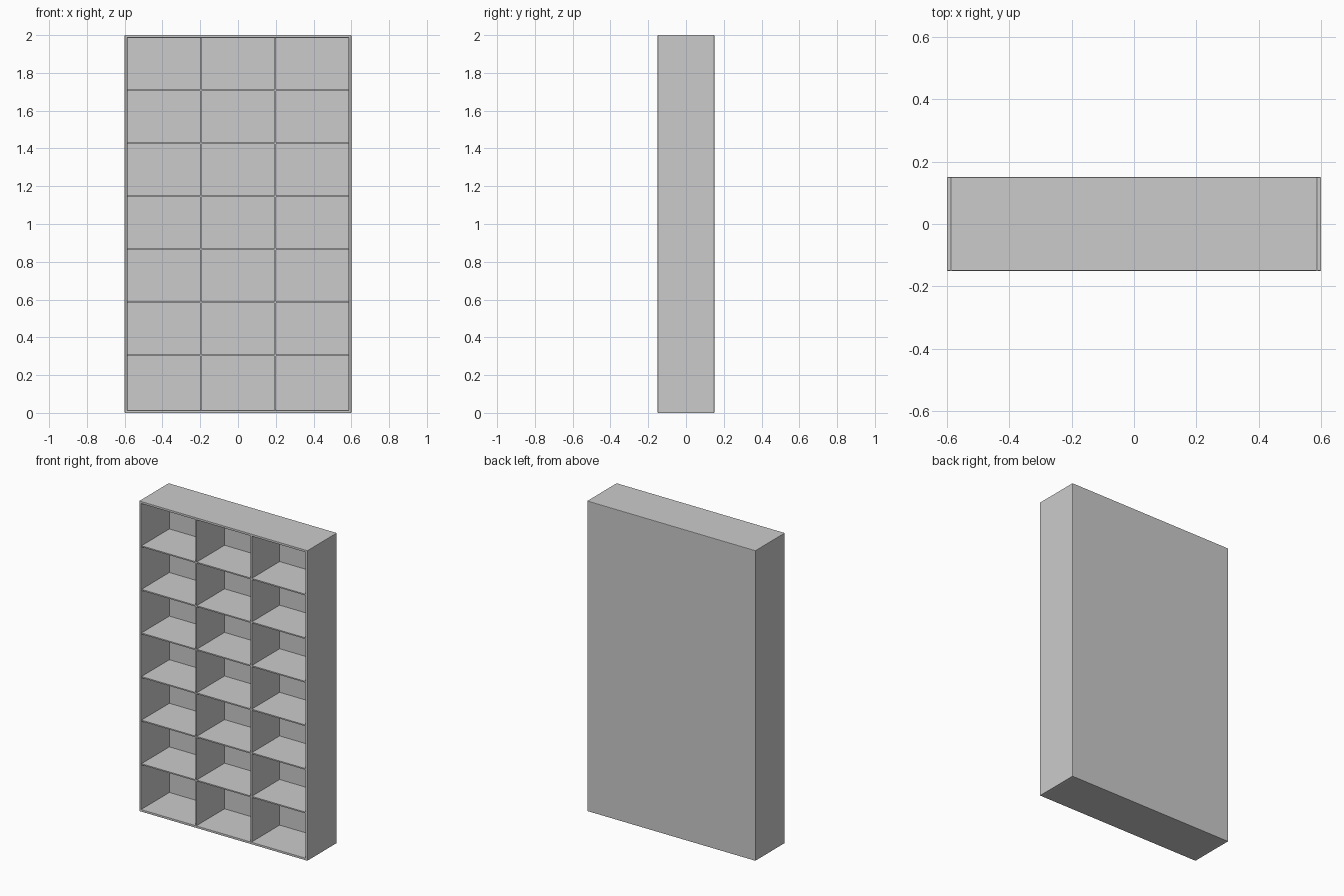
import bpy

cube = bpy.data.objects.get("Cube")
if cube:
    bpy.data.objects.remove(cube, do_unlink=True)

W, D, H = 1.2, 0.3, 2.0          # outer size
FRAME, BOARD, BACK = 0.014, 0.008, 0.012
SHELVES, COLUMNS = 6, 3

grey = bpy.data.materials.new("light_grey")
grey.use_nodes = True
colour = (0.6, 0.6, 0.6, 1)
grey.diffuse_color = colour
grey.node_tree.nodes["Principled BSDF"].inputs["Base Color"].default_value = colour


def board(name, size, centre, bevel=0.0):
    bpy.ops.mesh.primitive_cube_add(size=1, location=centre)
    ob = bpy.context.object
    ob.name = name
    ob.scale = size
    bpy.ops.object.transform_apply(location=False, rotation=False, scale=True)
    ob.data.materials.append(grey)
    if bevel:
        mod = ob.modifiers.new("soft_edge", "BEVEL")
        mod.width = bevel
        mod.segments = 2
    return ob


# Outer case: sides, top, bottom and back
for side, name in ((1, "left_side"), (-1, "right_side")):
    board(name, (FRAME, D, H), (side * (W - FRAME) / 2, 0, H / 2), 0.002)
inner_w = W - 2 * FRAME
for name, z in (("bottom_board", FRAME / 2), ("top_board", H - FRAME / 2)):
    board(name, (inner_w + 0.004, D, FRAME), (0, 0, z), 0.002)
board("back_panel", (inner_w + 0.004, BACK, H - FRAME), (0, (D - BACK) / 2, H / 2))

# Inner shelves and upright dividers, set just behind the front edge
depth = D - BACK - 0.004
y = -D / 2 + 0.004 + depth / 2
for i in range(SHELVES):
    board(f"shelf_{i + 1}", (inner_w, depth, BOARD), (0, y, 0.304 + 0.281 * i))
for i in range(1, COLUMNS):
    x = (i - COLUMNS / 2) * 0.393
    board(f"divider_{i}", (BOARD, depth, H - 2 * FRAME), (x, y, H / 2))
